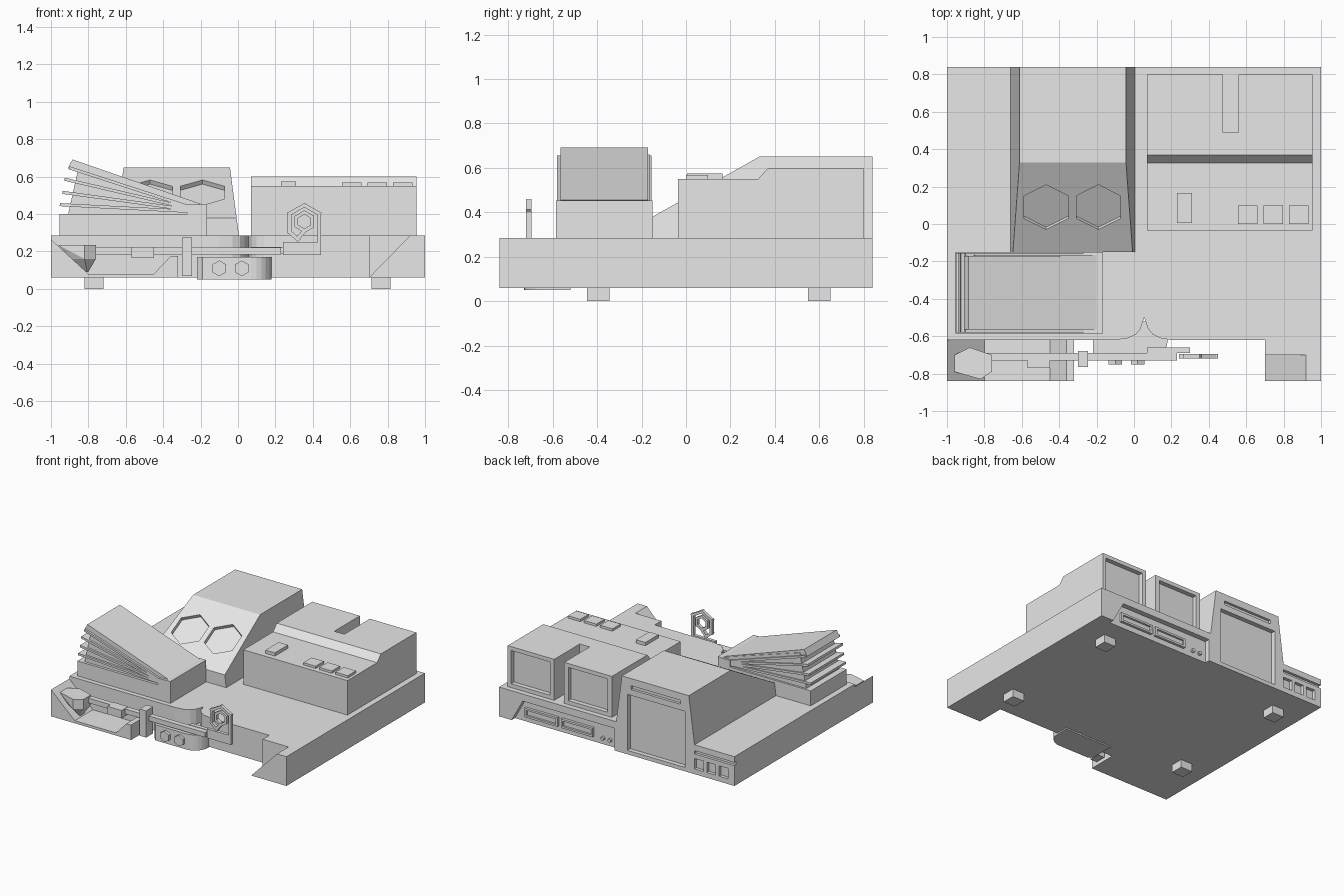
import bpy, bmesh, math
from mathutils import Vector, Matrix

if "Cube" in bpy.data.objects:
    bpy.data.objects.remove(bpy.data.objects["Cube"])

grey = bpy.data.materials.new("light grey")
grey.use_nodes = True
grey.diffuse_color = (0.8, 0.8, 0.8, 1)
grey.node_tree.nodes["Principled BSDF"].inputs["Base Color"].default_value = (0.8, 0.8, 0.8, 1)


def finish(name, bm):
    bmesh.ops.recalc_face_normals(bm, faces=bm.faces)
    mesh = bpy.data.meshes.new(name)
    bm.to_mesh(mesh)
    bm.free()
    mesh.materials.append(grey)
    obj = bpy.data.objects.new(name, mesh)
    bpy.context.collection.objects.link(obj)
    return obj


def prism(name, pts, axis, a, b):
    """Extrude a flat outline along an axis from a to b."""
    place = {"x": lambda u, v: (a, u, v), "y": lambda u, v: (u, a, v), "z": lambda u, v: (u, v, a)}[axis]
    bm = bmesh.new()
    face = bm.faces.new([bm.verts.new(place(u, v)) for u, v in pts])
    out = bmesh.ops.extrude_face_region(bm, geom=[face])
    step = Vector([(b - a) * (k == axis) for k in "xyz"])
    bmesh.ops.translate(bm, vec=step, verts=[e for e in out["geom"] if isinstance(e, bmesh.types.BMVert)])
    return finish(name, bm)


def box(name, x0, x1, y0, y1, z0, z1):
    return prism(name, [(x0, y0), (x1, y0), (x1, y1), (x0, y1)], "z", z0, z1)


def hexagon(name, centre, radius, depth, tilt):
    bm = bmesh.new()
    bmesh.ops.create_cone(bm, cap_ends=True, segments=6, radius1=radius, radius2=radius, depth=depth,
                          matrix=Matrix.Translation(centre) @ Matrix.Rotation(tilt, 4, "X"))
    return finish(name, bm)


def cut(cutter, *targets):
    cutter.hide_render = True
    for obj in targets:
        mod = obj.modifiers.new("cut", "BOOLEAN")
        mod.operation, mod.solver, mod.object = "DIFFERENCE", "EXACT", cutter
        bpy.context.view_layer.objects.active = obj
        bpy.ops.object.modifier_apply(modifier=mod.name)
    bpy.data.objects.remove(cutter)


def bar(name, p, q, width, y0, y1):
    """Straight flat bar between two points in the front plane."""
    p, q = Vector(p), Vector(q)
    d = (q - p).normalized() * width / 2
    n = Vector((-d.y, d.x))
    return prism(name, [p - d + n, p - d - n, q + d - n, q + d + n], "y", y0, y1)


TOP, LOW, BACK, FRONT = 0.285, 0.06, 0.84, -0.62

# Base slab with a pointed curved notch in its front edge
base = prism("base", [(-1, BACK), (-1, FRONT), (-0.1, FRONT), (-0.03, -0.61), (0.01, -0.59), (0.035, -0.56),
                      (0.055, -0.5), (0.075, -0.56), (0.1, -0.59), (0.14, -0.61), (0.2, FRONT),
                      (1, FRONT), (1, BACK)], "z", LOW, TOP)

# Front corners
prism("front_right_tray", [(-1, LOW), (-1, 0.265), (-0.8, 0.08), (-0.45, 0.08), (-0.36, 0.175),
                           (-0.32, 0.175), (-0.32, LOW)], "y", -0.84, FRONT)
box("front_left_block", 0.7, 1, -0.7, FRONT, LOW, TOP)
prism("front_left_ramp", [(0.7, LOW), (1, LOW), (1, TOP), (0.92, TOP)], "y", -0.84, -0.7)

# Rounded console at the front with two hexagonal knobs
arc = [(0.07 + 0.11 * math.sin(t * math.pi / 12), FRONT - 0.11 * math.cos(t * math.pi / 12)) for t in range(7)]
prism("console", [(-0.22, -0.52), (-0.22, -0.7), (-0.19, -0.73)] + arc + [(0.18, -0.52)], "z", 0.05, 0.17)
for x in (-0.1, 0.02):
    hexagon("knob", (x, -0.735, 0.11), 0.042, 0.03, math.pi / 2)

# Feet
for x in (-0.77, 0.765):
    for y in (-0.395, 0.6):
        box("foot", x - 0.05, x + 0.05, y - 0.05, y + 0.05, 0, LOW)

# Sloped tower, narrowing upwards
tower = prism("tower", [(-0.15, TOP), (-0.15, 0.38), (0.33, 0.65), (BACK, 0.65), (BACK, TOP)], "x", -0.66, 0.005)
for v in tower.data.vertices:
    v.co.x += (0.048 if v.co.x < -0.3 else -0.048) * (v.co.z - TOP) / 0.365
for x in (-0.47, -0.19):
    cut(hexagon("dial_cutter", (x, 0.09, 0.515), 0.137, 0.05, math.atan2(0.27, 0.48)), tower)
cut(box("tower_panel_cutter", -0.58, -0.09, 0.805, 0.9, 0.09, 0.52), tower, base)
cut(box("tower_vent_cutter", -0.54, -0.12, 0.82, 0.9, 0.565, 0.595), tower)

# Stepped cabinet with a slot and two rear bays
cabinet = prism("cabinet", [(-0.035, TOP), (-0.035, 0.55), (0.325, 0.55), (0.37, 0.6), (0.8, 0.6), (0.8, TOP)],
                "x", 0.07, 0.955)
cut(box("slot_cutter", 0.475, 0.56, 0.49, 0.9, 0.2, 0.7), cabinet)
for x0, x1 in ((0.105, 0.44), (0.595, 0.925)):
    cut(box("bay_cutter", x0, x1, 0.765, 0.9, 0.315, 0.57), cabinet)
box("large_key", 0.23, 0.31, 0.005, 0.165, 0.545, 0.575)
for x in (0.555, 0.692, 0.828):
    box("key", x, x + 0.105, 0, 0.1, 0.545, 0.568)

# Rear recess with drive slots
cut(prism("recess_cutter", [(0.91, 0.03), (0.8, 0.23), (0.02, 0.23), (0.02, 0.03)], "y", 0.8, 0.9), base)
for x0, x1 in ((0.22, 0.49), (0.52, 0.8)):
    frame = box("drive_frame", x0, x1, 0.79, 0.82, 0.1, 0.17)
    cut(box("drive_cutter", x0 + 0.015, x1 - 0.015, 0.805, 0.9, 0.115, 0.155), frame)
for x in (0.08, 0.14):
    hexagon("rear_knob", (x, 0.805, 0.11), 0.015, 0.03, math.pi / 2)

# Rear groove and three square sockets
cut(box("groove_cutter", -1.1, -0.66, 0.82, 0.9, 0.215, 0.24), base)
for x in (-0.945, -0.84, -0.735):
    cut(box("socket_cutter", x, x + 0.075, 0.815, 0.9, 0.1, 0.18), base)

# Book-like block with fanned plates
box("fan_base", -0.955, -0.165, -0.585, -0.15, TOP, 0.4)
prism("fan_core", [(-0.91, 0.39), (-0.85, 0.66), (-0.2, 0.452), (-0.165, 0.452), (-0.165, 0.39)],
      "y", -0.565, -0.165)
prism("fan_end", [(-0.27, 0.39), (-0.27, 0.45), (-0.165, 0.453), (-0.165, 0.39)], "y", -0.585, -0.15)
prism("fan_cover", [(-0.91, 0.645), (-0.885, 0.692), (-0.2, 0.455), (-0.27, 0.44)], "y", -0.565, -0.17)
for i, (x, z) in enumerate([(-0.895, 0.645), (-0.92, 0.585), (-0.93, 0.515), (-0.945, 0.45)]):
    bar("fan_plate", (x, z), (-0.27, 0.442 - 0.009 * i), 0.016, -0.58, -0.155)

# Staff lying along the front
box("staff", -0.8, 0.23, -0.73, -0.69, 0.185, 0.222)
box("staff_bracket", 0.07, 0.3, -0.69, -0.66, 0.19, 0.225)
box("collar", -0.57, -0.45, -0.77, -0.69, 0.165, 0.225)
box("grip", -0.3, -0.245, -0.765, -0.68, 0.07, 0.275)

# Faceted gem at the end of the staff
bm = bmesh.new()
outline = [(-0.96, -0.7), (-0.88, -0.66), (-0.76, -0.7), (-0.76, -0.79), (-0.82, -0.83), (-0.96, -0.79)]
for x, y in outline:
    bm.verts.new((x, y, 0.235))
    bm.verts.new((max(x, -0.89), y, 0.16))
    bm.verts.new((-0.81 + 0.1 * (x + 0.85), -0.745 + 0.3 * (y + 0.745), 0.09))
bmesh.ops.convex_hull(bm, input=bm.verts)
bmesh.ops.dissolve_limit(bm, angle_limit=0.02, verts=bm.verts, edges=bm.edges)
finish("gem", bm)

# Hook with a hexagonal loop and an inner ring
path = [(0.32, 0.265), (0.275, 0.305), (0.275, 0.402), (0.355, 0.447), (0.435, 0.402), (0.435, 0.2)]
for p, q in zip(path, path[1:]):
    bar("hook_loop", p, q, 0.02, -0.72, -0.695)
box("hook_foot", 0.24, 0.445, -0.72, -0.695, 0.18, 0.25)
ring = hexagon("inner_ring", (0.355, -0.7075, 0.36), 0.06, 0.025, math.pi / 2)
cut(hexagon("ring_cutter", (0.355, -0.7075, 0.36), 0.038, 0.1, math.pi / 2), ring)
bar("hook_stem", (0.355, 0.31), (0.32, 0.27), 0.02, -0.72, -0.695)
